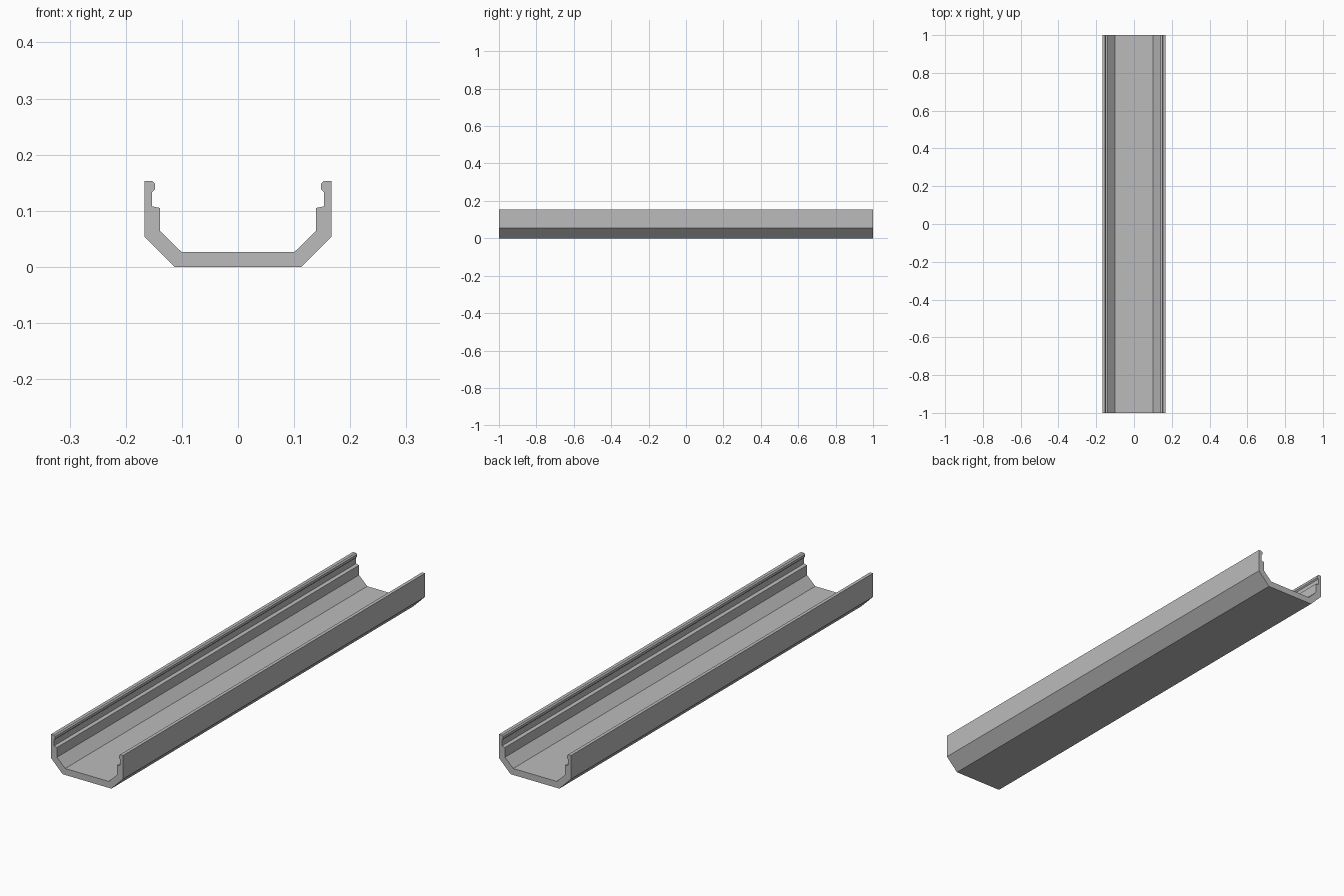
import bpy
import bmesh

cube = bpy.data.objects.get("Cube")
if cube:
    bpy.data.objects.remove(cube, do_unlink=True)

LENGTH = 2.0

# Plain grey material
grey = bpy.data.materials.new("light_grey")
grey.use_nodes = True
colour = (0.5, 0.5, 0.5, 1)
grey.diffuse_color = colour
grey.node_tree.nodes["Principled BSDF"].inputs["Base Color"].default_value = colour

# Half of the channel section (x, z): outer wall up, over the snap lip, down inside
half = [
    (0.113, 0), (0.167, 0.054), (0.167, 0.153),          # base edge, chamfer, wall
    (0.153, 0.153), (0.148, 0.148), (0.148, 0.138),      # rounded snap bead
    (0.153, 0.133), (0.153, 0.108),                      # groove
    (0.139, 0.105), (0.139, 0.064), (0.101, 0.027),      # ledge, inner wall, floor
]
section = half + [(-x, z) for x, z in reversed(half)]

# Extrude the mirrored section along the channel
bm = bmesh.new()
end = bm.faces.new([bm.verts.new((x, -LENGTH / 2, z)) for x, z in section])
result = bmesh.ops.extrude_face_region(bm, geom=[end], use_keep_orig=True)
moved = [v for v in result["geom"] if isinstance(v, bmesh.types.BMVert)]
bmesh.ops.translate(bm, verts=moved, vec=(0, LENGTH, 0))
bmesh.ops.recalc_face_normals(bm, faces=bm.faces)

mesh = bpy.data.meshes.new("channel")
bm.to_mesh(mesh)
bm.free()
mesh.materials.append(grey)
channel = bpy.data.objects.new("channel", mesh)
bpy.context.collection.objects.link(channel)
